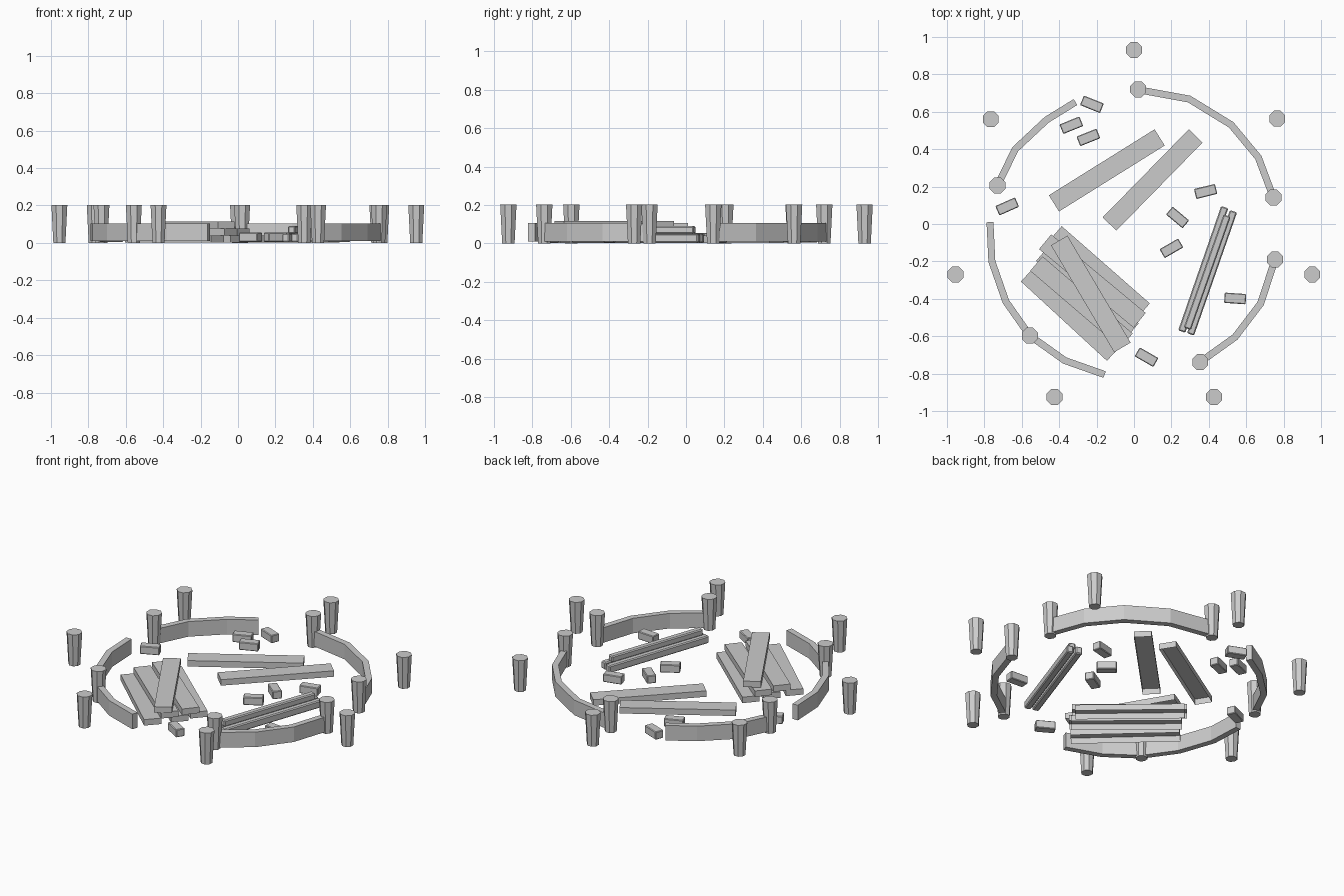
import bpy, bmesh, math
from mathutils import Vector, Matrix

if "Cube" in bpy.data.objects:
    bpy.data.objects.remove(bpy.data.objects["Cube"])


def finish(name, bm):
    bmesh.ops.recalc_face_normals(bm, faces=bm.faces)
    mesh = bpy.data.meshes.new(name)
    bm.to_mesh(mesh)
    bm.free()
    ob = bpy.data.objects.new(name, mesh)
    bpy.context.collection.objects.link(ob)
    return ob


def post(name, x, y):
    bm = bmesh.new()
    bmesh.ops.create_cone(bm, cap_ends=True, segments=8, radius1=0.035, radius2=0.046, depth=0.203,
                          matrix=Matrix.Translation((x, y, 0.1015)) @ Matrix.Rotation(math.pi / 8, 4, 'Z'))
    return finish(name, bm)


def block(name, center, size, angle, bevel=0.0):
    bm = bmesh.new()
    bmesh.ops.create_cube(bm, size=1)
    bmesh.ops.scale(bm, vec=size, verts=bm.verts)
    if bevel:
        bmesh.ops.bevel(bm, geom=bm.edges[:], offset=bevel, segments=1, affect='EDGES')
    bmesh.ops.transform(bm, verts=bm.verts,
                        matrix=Matrix.Translation(center) @ Matrix.Rotation(angle, 4, 'Z'))
    return finish(name, bm)


def beam(name, a, b, width, z0, z1, bevel=0.0, open_bottom=False):
    a, b = Vector(a), Vector(b)
    d, m = b - a, (a + b) / 2
    ob = block(name, (m.x, m.y, (z0 + z1) / 2), (d.length, width, z1 - z0),
               math.atan2(d.y, d.x), bevel)
    if open_bottom:
        bm = bmesh.new()
        bm.from_mesh(ob.data)
        bmesh.ops.delete(bm, geom=[f for f in bm.faces if f.normal.z < -0.9], context='FACES_ONLY')
        bm.to_mesh(ob.data)
        bm.free()
    return ob


def curved_wall(name, pts, width=0.037, z0=0.01, z1=0.105):
    pts = [Vector(p) for p in pts]
    bm = bmesh.new()
    rings = []
    for i, p in enumerate(pts):
        # mitred side direction at each bend
        d1 = (pts[i] - pts[i - 1]).normalized() if i else (pts[1] - pts[0]).normalized()
        d2 = (pts[i + 1] - pts[i]).normalized() if i < len(pts) - 1 else d1
        t = (d1 + d2).normalized()
        n = Vector((-t.y, t.x)) * (width / 2 / t.dot(d1))
        rings.append([bm.verts.new((q.x, q.y, z))
                      for q, z in ((p - n, z0), (p + n, z0), (p + n, z1), (p - n, z1))])
    for r, s in zip(rings, rings[1:]):
        for k in range(4):
            bm.faces.new((r[k], r[(k + 1) % 4], s[(k + 1) % 4], s[k]))
    bm.faces.new(rings[0])
    bm.faces.new(rings[-1])
    return finish(name, bm)


# ring of outer posts
for i, p in enumerate([(0, 0.93), (-0.766, 0.56), (0.766, 0.563), (-0.955, -0.27),
                       (0.953, -0.27), (-0.425, -0.925), (0.428, -0.925)]):
    post(f"outer_post_{i + 1}", *p)

# posts on the broken wall ring
for i, p in enumerate([(0.022, 0.72), (-0.73, 0.205), (0.745, 0.142),
                       (0.754, -0.19), (-0.557, -0.597), (0.354, -0.738)]):
    post(f"wall_post_{i + 1}", *p)

# broken ring wall segments
walls = [
    [(0.022, 0.718), (0.295, 0.668), (0.52, 0.53), (0.665, 0.355), (0.745, 0.142)],
    [(-0.313, 0.652), (-0.467, 0.557), (-0.635, 0.40), (-0.73, 0.205)],
    [(-0.77, 0.01), (-0.76, -0.2), (-0.685, -0.415), (-0.557, -0.597), (-0.37, -0.73), (-0.157, -0.805)],
    [(0.754, -0.19), (0.677, -0.425), (0.54, -0.605), (0.354, -0.738)],
]
for i, w in enumerate(walls):
    curved_wall(f"ring_wall_{i + 1}", w)

# loose planks and plank pile (start, end, layer), hollow underneath
planks = [
    ((0.137, 0.463), (-0.428, 0.11), 0),
    ((0.33, 0.471), (-0.131, 0.0), 0),
    ((-0.57, -0.27), (-0.11, -0.694), 0),
    ((-0.49, -0.158), (-0.008, -0.57), 0),
    ((-0.42, -0.05), (0.051, -0.463), 0),
    ((-0.522, -0.212), (-0.04, -0.624), 1),
    ((-0.475, -0.095), (0.03, -0.515), 1),
    ((-0.40, -0.088), (-0.062, -0.66), 2),
]
for i, (a, b, layer) in enumerate(planks):
    z = 0.003 + layer * 0.0375
    beam(f"plank_{i + 1}", a, b, 0.102, z, z + 0.0375, open_bottom=True)

# stacked bars: two below, one resting on top
beam("bar_left", (0.485, 0.09), (0.255, -0.575), 0.04, 0.003, 0.05, 0.006)
beam("bar_right", (0.532, 0.068), (0.302, -0.59), 0.04, 0.003, 0.05, 0.006)
beam("bar_top", (0.498, 0.045), (0.285, -0.56), 0.04, 0.05, 0.09, 0.006)

# scattered bricks (x, y, degrees)
bricks = [(-0.225, 0.64, -22), (-0.335, 0.528, 22), (-0.244, 0.463, 22),
          (-0.678, 0.094, 24), (0.383, 0.174, 14), (0.233, 0.035, -40),
          (0.2, -0.13, 30), (0.541, -0.398, -4), (0.067, -0.712, -30)]
for i, (x, y, a) in enumerate(bricks):
    block(f"brick_{i + 1}", (x, y, 0.03), (0.115, 0.055, 0.05), math.radians(a), 0.004)
